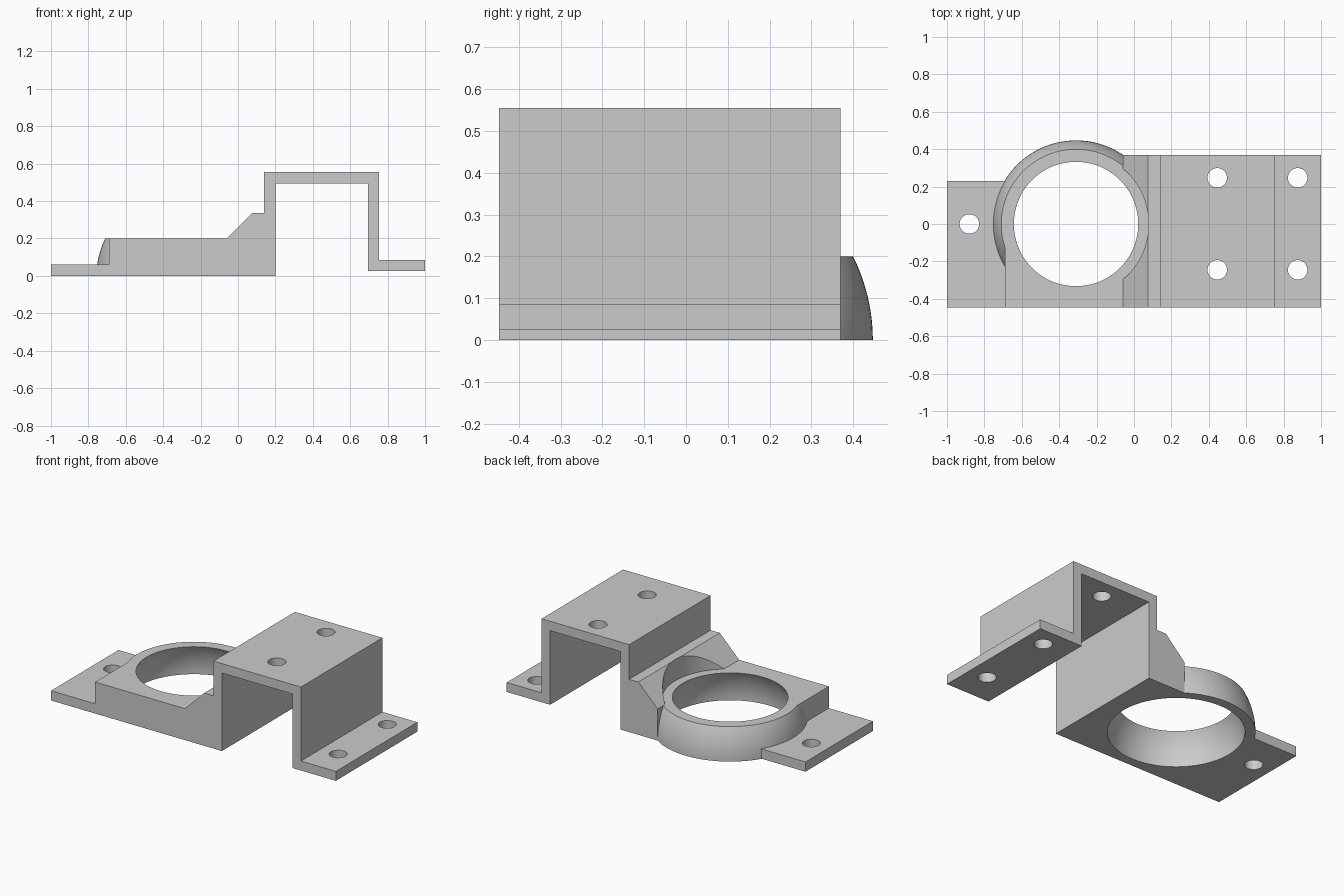
import bpy, bmesh
from math import cos, sin, asin, pi, radians

if "Cube" in bpy.data.objects:
    bpy.data.objects.remove(bpy.data.objects["Cube"], do_unlink=True)

grey = bpy.data.materials.new("plain grey")
grey.use_nodes = True
colour = (0.6, 0.6, 0.6, 1)
grey.diffuse_color = colour
grey.node_tree.nodes["Principled BSDF"].inputs["Base Color"].default_value = colour

FRONT, BACK = -0.447, 0.37
RING_X, OUTER, INNER, RIM = -0.31, 0.447, 0.388, 0.2
SEGMENTS = 96


def finish(name, bm):
    bmesh.ops.remove_doubles(bm, verts=bm.verts, dist=1e-5)
    bmesh.ops.recalc_face_normals(bm, faces=bm.faces)
    mesh = bpy.data.meshes.new(name)
    bm.to_mesh(mesh)
    bm.free()
    mesh.materials.append(grey)
    obj = bpy.data.objects.new(name, mesh)
    bpy.context.collection.objects.link(obj)
    return obj


def extrude(name, profile, y0, y1):
    """Extrude an x-z profile along y."""
    bm = bmesh.new()
    face = bm.faces.new([bm.verts.new((x, y0, z)) for x, z in profile])
    moved = bmesh.ops.extrude_face_region(bm, geom=[face])["geom"]
    verts = [g for g in moved if isinstance(g, bmesh.types.BMVert)]
    bmesh.ops.translate(bm, verts=verts, vec=(0, y1 - y0, 0))
    return finish(name, bm)


def box(name, x0, x1, y0, y1, z1):
    return extrude(name, [(x0, 0), (x1, 0), (x1, z1), (x0, z1)], y0, y1)


def revolve(name, profile, x, y):
    """Turn a radius-height profile about a vertical axis, capping both ends."""
    bm = bmesh.new()
    rings = []
    for r, z in profile:
        rings.append([bm.verts.new((x + r * cos(2 * pi * i / SEGMENTS),
                                    y + r * sin(2 * pi * i / SEGMENTS), z))
                      for i in range(SEGMENTS)])
    for a, b in zip(rings, rings[1:]):
        for i in range(SEGMENTS):
            j = (i + 1) % SEGMENTS
            bm.faces.new((a[i], a[j], b[j], b[i]))
    bm.faces.new(rings[0])
    bm.faces.new(rings[-1])
    return finish(name, bm)


def sphere_arc(radius, steps=12):
    """Spherical wall from the base up to the rim."""
    top = asin(RIM / radius)
    return [(radius * cos(top * i / steps), radius * sin(top * i / steps))
            for i in range(steps + 1)]


def combine(target, tool, operation):
    mod = target.modifiers.new(tool.name, "BOOLEAN")
    mod.operation, mod.solver, mod.object = operation, "EXACT", tool
    bpy.context.view_layer.update()
    result = bpy.data.meshes.new_from_object(
        target.evaluated_get(bpy.context.evaluated_depsgraph_get()))
    target.modifiers.clear()
    target.data = result
    bpy.data.objects.remove(tool, do_unlink=True)


# Raised bridge with sloped shoulder and right foot
bracket = extrude("mounting_bracket", [
    (-0.06, 0), (0.2, 0), (0.2, 0.495), (0.695, 0.495), (0.695, 0.025),
    (1, 0.025), (1, 0.085), (0.755, 0.085), (0.755, 0.555), (0.14, 0.555),
    (0.14, 0.335), (0.075, 0.335), (-0.06, RIM)], FRONT, BACK)

# Solid block, spherical collar and left flange
combine(bracket, box("block", -0.69, -0.06, FRONT, 0, RIM), "UNION")
combine(bracket, revolve("collar", sphere_arc(OUTER), RING_X, 0), "UNION")
combine(bracket, box("flange", -1, -0.6, FRONT, 0.23, 0.062), "UNION")

# Spherical seat with a straight relief above it
seat = [(INNER, -0.1)] + sphere_arc(INNER) + [(INNER, RIM), (INNER, 0.6)]
combine(bracket, revolve("seat", seat, RING_X, 0), "DIFFERENCE")

# Screw holes
holes = [(-0.88, 0)] + [(x, y) for x in (0.445, 0.875) for y in (-0.245, 0.247)]
for x, y in holes:
    combine(bracket, revolve("hole", [(0.052, -0.1), (0.052, 0.7)], x, y), "DIFFERENCE")

# Smooth curves, crisp edges
bpy.ops.object.select_all(action="DESELECT")
bracket.select_set(True)
bpy.context.view_layer.objects.active = bracket
bpy.ops.object.shade_smooth_by_angle(angle=radians(25))
